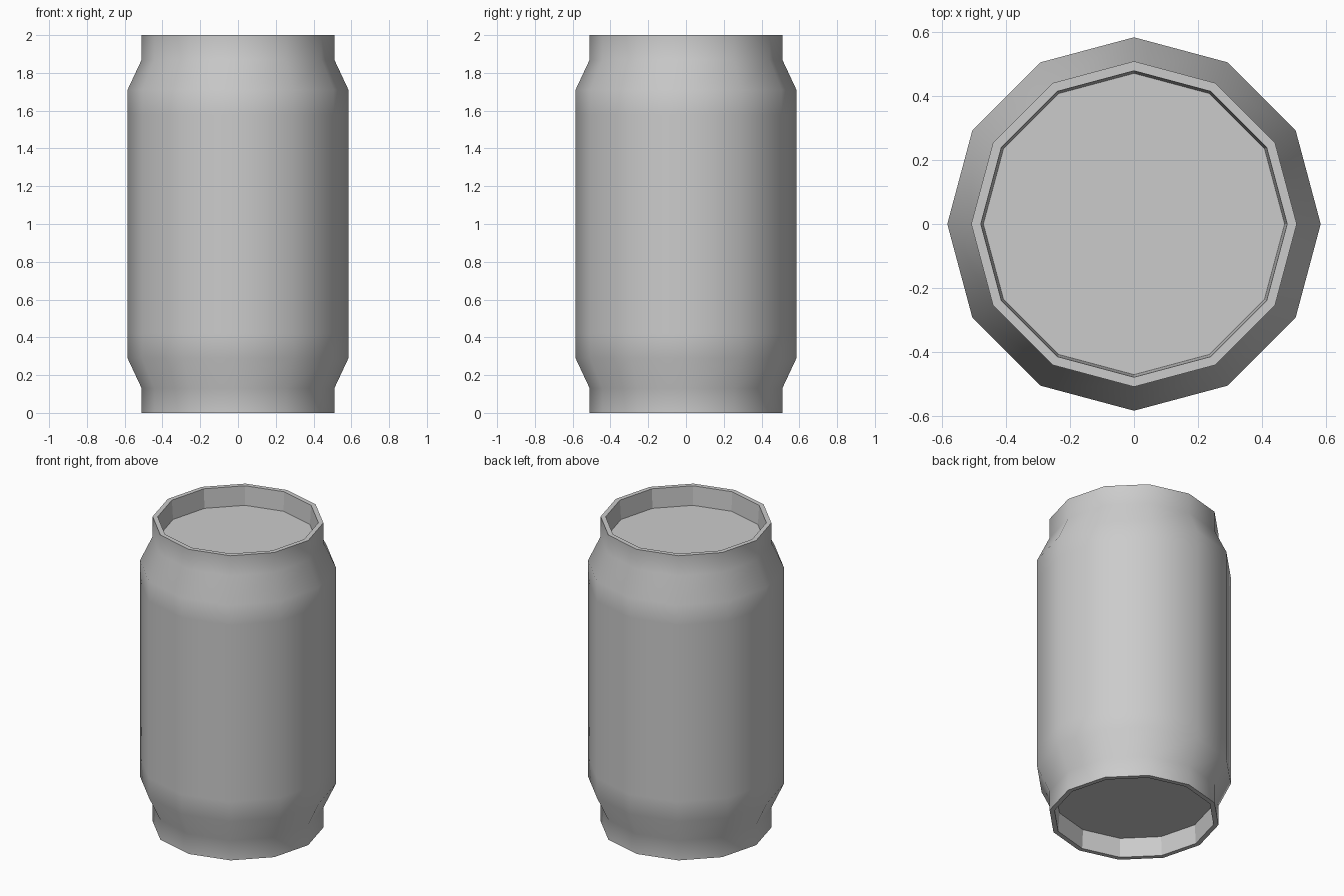
import bpy
import bmesh
from math import cos, sin, tau

if "Cube" in bpy.data.objects:
    bpy.data.objects.remove(bpy.data.objects["Cube"])

SIDES = 12
# Half profile (radius, z) from bottom recess, round the outside, to top recess
PROFILE = [(0.472, 0.125), (0.48, 0.0), (0.51, 0.0), (0.51, 0.13),
           (0.585, 0.29), (0.585, 0.42), (0.585, 1.58), (0.585, 1.71),
           (0.51, 1.87), (0.51, 2.0), (0.48, 2.0), (0.472, 1.875)]
OUTER = range(2, 9)  # profile segments forming the smooth outer wall

bm = bmesh.new()
rings = [[bm.verts.new((r * cos(tau * i / SIDES), r * sin(tau * i / SIDES), z))
          for i in range(SIDES)] for r, z in PROFILE]

# Walls, rims and recess sides
for s, (lo, hi) in enumerate(zip(rings, rings[1:])):
    for i in range(SIDES):
        j = (i + 1) % SIDES
        face = bm.faces.new((lo[i], lo[j], hi[j], hi[i]))
        face.smooth = s in OUTER

# Recessed end panels
bm.faces.new(rings[0][::-1])
bm.faces.new(rings[-1])

# Hard edges wherever a flat face meets another face
for edge in bm.edges:
    edge.smooth = all(f.smooth for f in edge.link_faces)

mesh = bpy.data.meshes.new("can_body")
bm.to_mesh(mesh)
bm.free()
can = bpy.data.objects.new("can_body", mesh)
bpy.context.collection.objects.link(can)
